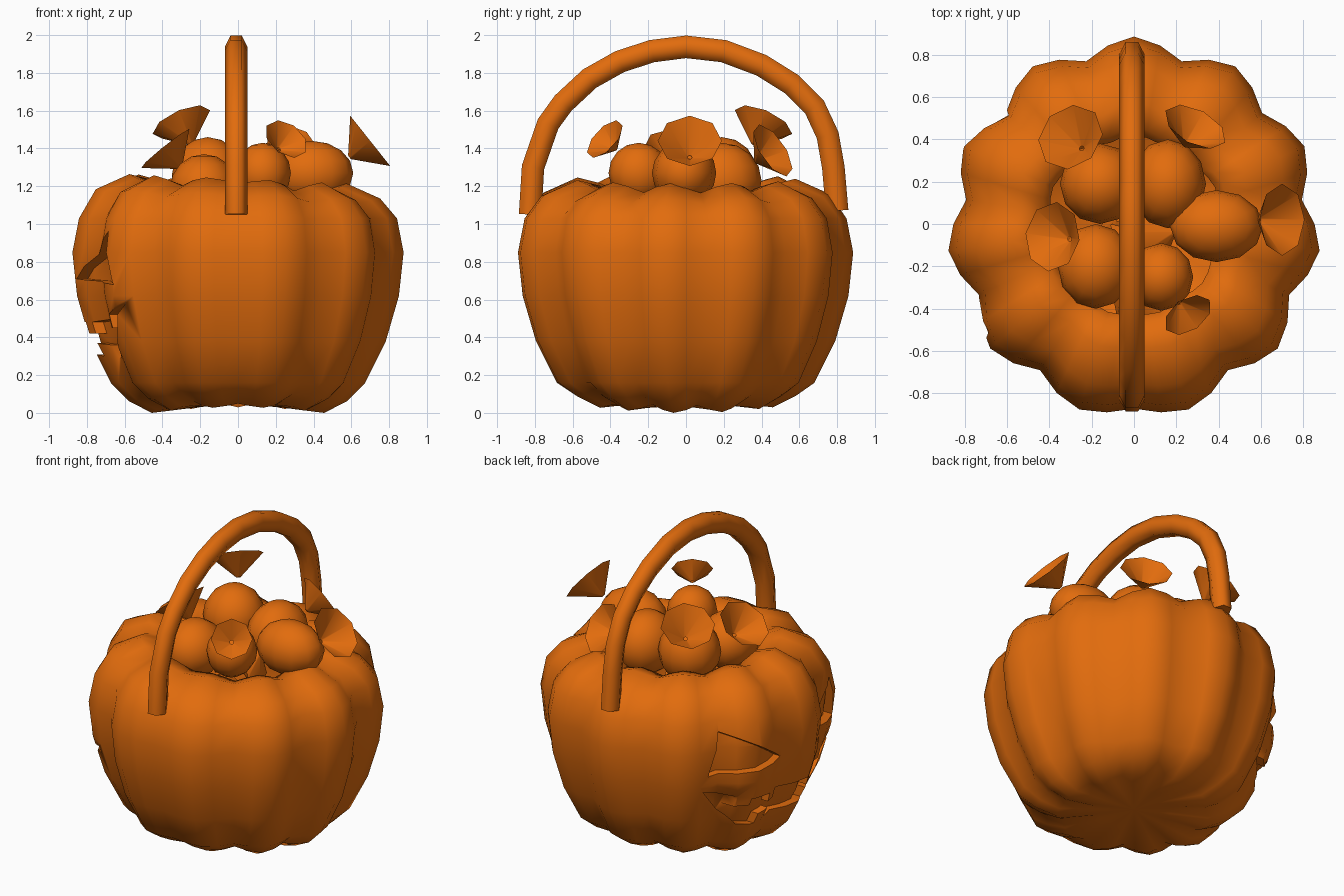
import bpy, bmesh
from math import sin, cos, pi, radians
from mathutils import Vector, Matrix

cube = bpy.data.objects.get("Cube")
if cube:
    bpy.data.objects.remove(cube, do_unlink=True)

orange = bpy.data.materials.new("pumpkin orange")
orange.use_nodes = True
COLOUR = (0.76, 0.15, 0.004, 1)
orange.diffuse_color = COLOUR
orange.node_tree.nodes["Principled BSDF"].inputs["Base Color"].default_value = COLOUR


def add_object(name, bm):
    bmesh.ops.recalc_face_normals(bm, faces=bm.faces)
    mesh = bpy.data.meshes.new(name)
    bm.to_mesh(mesh)
    bm.free()
    mesh.materials.append(orange)
    obj = bpy.data.objects.new(name, mesh)
    bpy.context.collection.objects.link(obj)
    return obj


def activate(obj):
    bpy.ops.object.select_all(action='DESELECT')
    obj.select_set(True)
    bpy.context.view_layer.objects.active = obj


def smooth(obj, angle=62):
    activate(obj)
    bpy.ops.object.shade_smooth_by_angle(angle=radians(angle))


def subtract(obj, cutter):
    mod = obj.modifiers.new("cut", 'BOOLEAN')
    mod.operation = 'DIFFERENCE'
    mod.solver = 'EXACT'
    mod.object = cutter
    activate(obj)
    bpy.ops.object.modifier_apply(modifier=mod.name)
    bpy.data.objects.remove(cutter, do_unlink=True)


# Ribbed body: lobed rings swept up the outside, over the rim and down the hollow
LOBES, STEPS = 11, 44
RIB_SHAPE = (0, 0.38, 1, 0.38)
# radius, height, rib depth, drop of the grooves
PROFILE = [(.22, .05, .04, 0), (.46, .02, .08, -.04), (.58, .08, .09, -.02),
           (.68, .18, .095, 0), (.79, .4, .095, 0), (.86, .64, .095, 0), (.885, .87, .095, 0),
           (.85, 1.05, .095, 0), (.76, 1.18, .095, .03), (.58, 1.26, .08, .05),
           (.46, 1.23, .07, .05), (.42, 1.14, .05, 0), (.62, 1.04, .05, 0),
           (.74, .85, .05, 0), (.68, .45, .05, 0), (.45, .17, .05, 0)]


def pumpkin(name, inset=0):
    bm = bmesh.new()
    rings = []
    for r, z, rib, drop in PROFILE:
        ring = []
        for i in range(STEPS):
            a = pi / 2 + 2 * pi * i / STEPS
            dip = RIB_SHAPE[i % 4]
            front = max(0, -sin(a)) ** 2
            if front > 0.94:
                dip *= 0.5
            radius = (r - inset) * (1 - rib * dip) * (1 + 0.035 * front)
            tilt = -0.025 * cos(a) if z > 1.1 else 0.03 * sin(a) ** 2 if z < 0.1 else 0
            ring.append(bm.verts.new((radius * cos(a), radius * sin(a), z - drop * dip + tilt)))
        rings.append(ring)
    for low, high in zip(rings, rings[1:]):
        for i in range(STEPS):
            j = (i + 1) % STEPS
            bm.faces.new((low[i], low[j], high[j], high[i]))
    for ring, z in ((rings[0], 0.07), (rings[-1], 0.16)):
        tip = bm.verts.new((0, 0, z))
        for i in range(STEPS):
            bm.faces.new((ring[i], ring[(i + 1) % STEPS], tip))
    lowest = min(v.co.z for v in bm.verts)
    bmesh.ops.translate(bm, verts=bm.verts, vec=(0, 0, -lowest))
    return add_object(name, bm)


def face_cutter(name, outline):
    # Prism pointing along x, trimmed to an even carving depth
    bm = bmesh.new()
    face = bm.faces.new([bm.verts.new((-1, y, z)) for y, z in outline])
    solid = bmesh.ops.extrude_face_region(bm, geom=[face])
    moved = [v for v in solid["geom"] if isinstance(v, bmesh.types.BMVert)]
    bmesh.ops.translate(bm, verts=moved, vec=(0.6, 0, 0))
    cutter = add_object(name, bm)
    cutter.hide_render = True
    subtract(cutter, pumpkin("inner_wall", 0.055))
    return cutter


body = pumpkin("pumpkin_body")

# Carved face: two triangular eyes and a toothed mouth
EYE = [(.58, .68), (.14, .71), (.51, .96)]
HALF_MOUTH = [(.6, .58), (.43, .52), (.43, .45), (.36, .45), (.36, .5), (.2, .48),
              (.2, .42), (.13, .42), (.13, .48)]
HALF_CHIN = [(.1, .31), (.18, .3), (.18, .37), (.27, .36), (.27, .29), (.38, .31)]
mouth = (HALF_MOUTH + [(-y, z) for y, z in reversed(HALF_MOUTH)]
         + [(-y, z) for y, z in reversed(HALF_CHIN)] + HALF_CHIN)
for side in (1, -1):
    subtract(body, face_cutter("eye_cutter", [(side * y, z) for y, z in EYE]))
subtract(body, face_cutter("mouth_cutter", mouth))
smooth(body)

# Handle: six-sided tube along an arch
ARCH = [(-.825, 1.05), (-.81, 1.3), (-.73, 1.53), (-.65, 1.64), (-.51, 1.77), (-.35, 1.86),
        (-.18, 1.915), (0, 1.938), (.2, 1.915), (.4, 1.84), (.56, 1.74), (.68, 1.62),
        (.75, 1.47), (.78, 1.3), (.8, 1.07)]
bm = bmesh.new()
path = [Vector((-0.01, y, z)) for y, z in ARCH]
loops = []
for i, p in enumerate(path):
    along = (path[min(i + 1, len(path) - 1)] - path[max(i - 1, 0)]).normalized()
    out = along.cross(Vector((1, 0, 0)))
    loops.append([bm.verts.new(p + 0.06 * (cos(k * pi / 3) * Vector((1, 0, 0))
                                           + sin(k * pi / 3) * out * 1.15)) for k in range(6)])
for a, b in zip(loops, loops[1:]):
    for k in range(6):
        bm.faces.new((a[k], a[(k + 1) % 6], b[(k + 1) % 6], b[k]))
bm.faces.new(loops[0])
bm.faces.new(loops[-1])
smooth(add_object("handle", bm), 65)


def wrapper_end(name, rim, facing, radius, depth):
    bm = bmesh.new()
    bmesh.ops.create_cone(bm, segments=8, radius1=0.012, radius2=radius, depth=depth)
    turn = facing.to_track_quat('Z', 'Y').to_matrix().to_4x4()
    bm.transform(Matrix.Translation(rim) @ turn @ Matrix.Translation((0, 0, -depth / 2)))
    smooth(add_object(name, bm))


# Wrapped candies: centre, radii, then upper wrapper's rim, facing, radius, depth
CANDIES = [((-.16, .19, 1.26), (.19, .19, .2), (-.3, .41, 1.54), (-.45, .45, 1), .165, .14),
           ((.16, .19, 1.23), (.18, .21, .2), (.29, .46, 1.39), (.4, .75, .5), .16, .12),
           ((.39, -.01, 1.27), (.22, .17, .17), (.7, .02, 1.44), (.78, 0, .62), .17, .14),
           ((-.18, -.2, 1.19), (.18, .2, .18), (-.385, -.06, 1.4), (-.8, .1, 1), .165, .13),
           ((.13, -.25, 1.27), (.15, .16, .16), (.255, -.43, 1.45), (.45, -.65, .6), .125, .09)]
for n, (centre, radii, rim, facing, radius, depth) in enumerate(CANDIES, 1):
    bm = bmesh.new()
    bmesh.ops.create_uvsphere(bm, u_segments=12, v_segments=8, radius=1)
    bm.transform(Matrix.Translation(centre) @ Matrix.Diagonal((*radii, 1)))
    smooth(add_object(f"candy_{n}", bm))
    rim, facing = Vector(rim), Vector(facing)
    wrapper_end(f"upper_wrapper_{n}", rim, facing, radius, depth)
    wrapper_end(f"lower_wrapper_{n}", 2 * Vector(centre) - rim, -facing, radius, depth)
